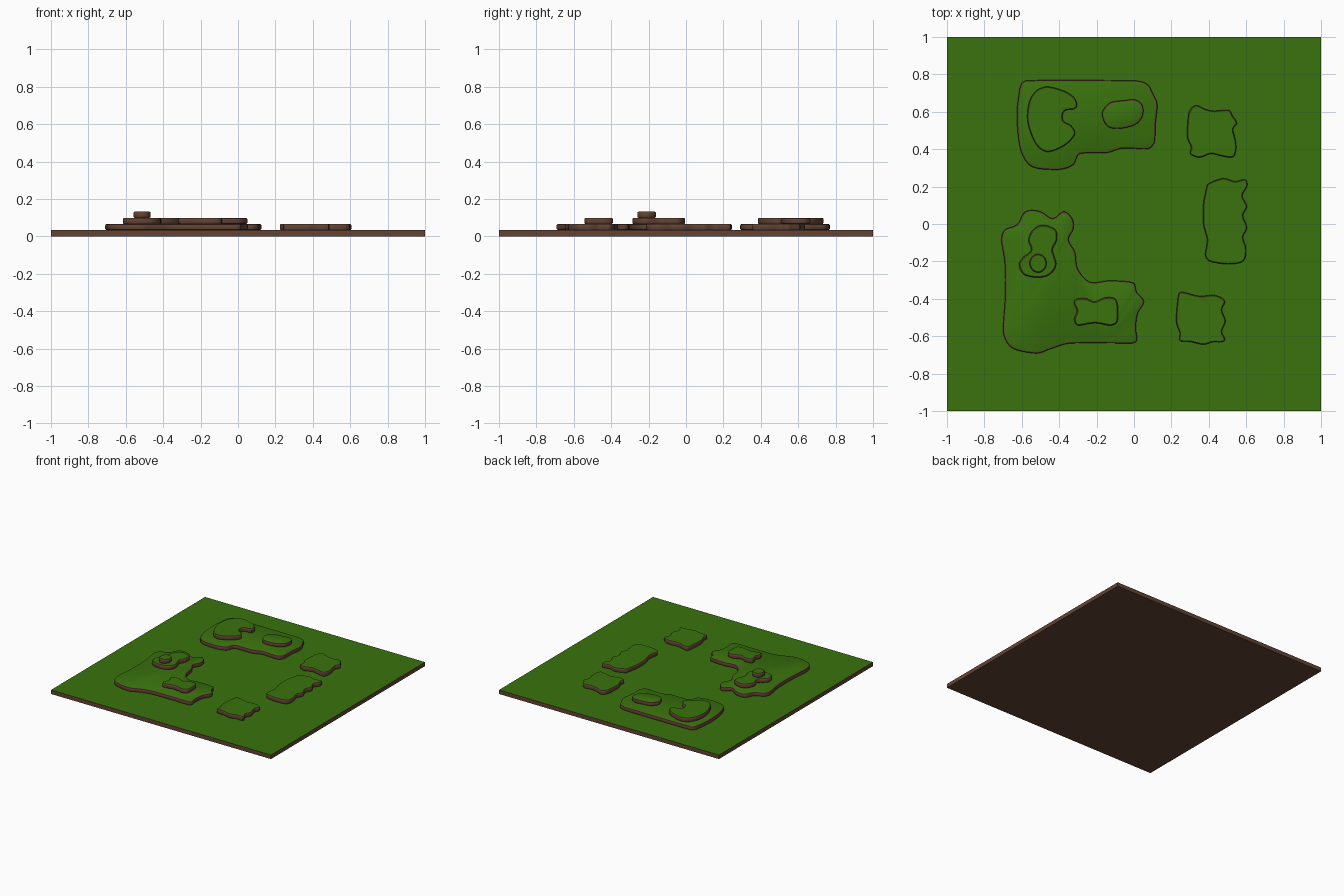
import bpy, bmesh, math
from mathutils import Vector

STEP = 0.033  # height of one terrain level


def material(name, rgb):
    m = bpy.data.materials.new(name)
    m.diffuse_color = (*rgb, 1)
    return m


GRASS = material("grass green", (0.042, 0.17, 0.004))
EARTH = material("earth brown", (0.125, 0.056, 0.033))


def smooth_loop(pts, n=4):
    """Closed Hermite curve through the points, tangents limited so it never overshoots."""
    p = [Vector(q) for q in pts]
    k = len(p)
    tan = [(p[(i + 1) % k] - p[i - 1]).normalized() *
           min((p[(i + 1) % k] - p[i]).length, (p[i] - p[i - 1]).length) for i in range(k)]
    out = []
    for i in range(k):
        a, b, ta, tb = p[i], p[(i + 1) % k], tan[i], tan[(i + 1) % k]
        for j in range(n):
            t = j / n
            out.append(a * (2*t**3 - 3*t**2 + 1) + ta * (t**3 - 2*t**2 + t)
                       + b * (3*t**2 - 2*t**3) + tb * (t**3 - t**2))
    return out


def finish(name, bm):
    bmesh.ops.recalc_face_normals(bm, faces=bm.faces)
    for f in bm.faces:  # grass on top, earth everywhere else
        f.material_index = 0 if f.normal.z > 0.95 else 1
    me = bpy.data.meshes.new(name)
    bm.to_mesh(me)
    bm.free()
    me.materials.append(GRASS)
    me.materials.append(EARTH)
    ob = bpy.data.objects.new(name, me)
    bpy.context.collection.objects.link(ob)
    return ob


def plateau(name, level, pts, lip=0.008):
    """Slab on the given level with a rounded rim."""
    loop = smooth_loop(pts)
    k = len(loop)
    area = sum(loop[i - 1].cross(loop[i]) for i in range(k))
    side = 1 if area > 0 else -1
    z0 = level * STEP
    bm = bmesh.new()
    rings = []
    for inset, dz in ((lip, 0), (lip * 0.3, 0.003), (0, 0.008), (0, 0.025),
                      (lip * 0.3, 0.030), (lip, STEP)):
        ring = []
        for i in range(k):
            d = (loop[(i + 1) % k] - loop[i - 1]).normalized()
            q = loop[i] + Vector((-d.y, d.x)) * side * inset
            ring.append(bm.verts.new((q.x, q.y, z0 + dz)))
        rings.append(ring)
    for a, b in zip(rings, rings[1:]):
        for i in range(k):
            j = (i + 1) % k
            bm.faces.new((a[i], a[j], b[j], b[i]))
    bm.faces.new(rings[0])
    bm.faces.new(rings[-1])
    ob = finish(name, bm)
    bpy.context.view_layer.objects.active = ob
    ob.select_set(True)
    bpy.ops.object.shade_smooth_by_angle(angle=math.radians(35))
    ob.select_set(False)


# ground slab
bm = bmesh.new()
bmesh.ops.create_cube(bm, size=1)
for v in bm.verts:
    v.co = (v.co.x * 2, v.co.y * 2, (v.co.z + 0.5) * STEP)
finish("ground_slab", bm)

# back plateau with its two upper steps
plateau("back_plateau", 1, [
    (-.58, .767), (0, .767), (.07, .75), (.10, .70), (.125, .64), (.115, .53), (.11, .435),
    (.07, .40), (-.06, .405), (-.145, .38), (-.29, .375), (-.325, .315), (-.405, .29),
    (-.545, .305), (-.605, .39), (-.625, .53), (-.62, .665)])
plateau("kidney_step", 2, [
    (-.46, .735), (-.37, .71), (-.315, .67), (-.31, .62), (-.37, .605), (-.38, .555),
    (-.335, .525), (-.315, .48), (-.37, .42), (-.465, .385), (-.53, .435), (-.57, .55),
    (-.56, .655), (-.52, .715)], 0.005)
plateau("oval_step", 2, [
    (-.06, .66), (.005, .665), (.045, .635), (.045, .575), (.005, .53), (-.075, .51),
    (-.14, .52), (-.17, .575), (-.165, .61), (-.125, .65)])

# front L-shaped plateau with its steps
plateau("front_plateau", 1, [
    (-.58, .067), (-.5, .067), (-.435, .03), (-.375, .067), (-.328, .025), (-.325, -.03),
    (-.35, -.085), (-.315, -.15), (-.30, -.24), (-.235, -.31), (-.13, -.302), (-.005, -.313),
    (.015, -.365), (.053, -.415), (.02, -.48), (.01, -.555), (.017, -.62), (-.01, -.638),
    (-.34, -.638), (-.45, -.67), (-.52, -.692), (-.65, -.665), (-.70, -.58), (-.69, -.40),
    (-.69, -.22), (-.71, -.085), (-.69, -.03), (-.625, -.003)])
plateau("pear_step", 2, [
    (-.487, -.005), (-.42, -.03), (-.412, -.085), (-.435, -.14), (-.415, -.215), (-.45, -.27),
    (-.515, -.287), (-.59, -.27), (-.615, -.215), (-.59, -.175), (-.55, -.14),
    (-.565, -.085), (-.54, -.03)], 0.006)
plateau("peak_step", 3, [
    (-.513 + .046 * math.cos(a * math.pi / 4), -.21 + .05 * math.sin(a * math.pi / 4))
    for a in range(8)], 0.006)
plateau("bar_step", 2, [
    (-.32, -.41), (-.26, -.397), (-.21, -.415), (-.155, -.393), (-.10, -.4), (-.085, -.455),
    (-.09, -.525), (-.13, -.543), (-.21, -.53), (-.30, -.543), (-.32, -.51), (-.305, -.465)],
    0.006)

# three low mounds on the right
plateau("mound_back", 1, [
    (.33, .635), (.38, .615), (.43, .605), (.505, .61), (.53, .575), (.55, .54), (.53, .505),
    (.545, .44), (.545, .39), (.525, .355), (.46, .365), (.41, .375), (.35, .355), (.30, .375),
    (.305, .41), (.285, .46), (.285, .53), (.295, .60)], 0.005)
plateau("mound_middle", 1, [
    (.395, .215), (.475, .245), (.54, .228), (.595, .238), (.605, .20), (.58, .15),
    (.605, .095), (.583, .045), (.605, -.02), (.583, -.07), (.60, -.135), (.583, -.20),
    (.50, -.215), (.405, -.20), (.38, -.165), (.39, -.085), (.37, 0), (.37, .105),
    (.385, .185)], 0.005)
plateau("mound_front", 1, [
    (.24, -.37), (.27, -.365), (.35, -.385), (.43, -.38), (.485, -.41), (.47, -.46),
    (.49, -.52), (.47, -.575), (.485, -.625), (.42, -.632), (.37, -.645), (.30, -.63),
    (.245, -.625), (.245, -.585), (.225, -.525), (.23, -.43)], 0.005)
